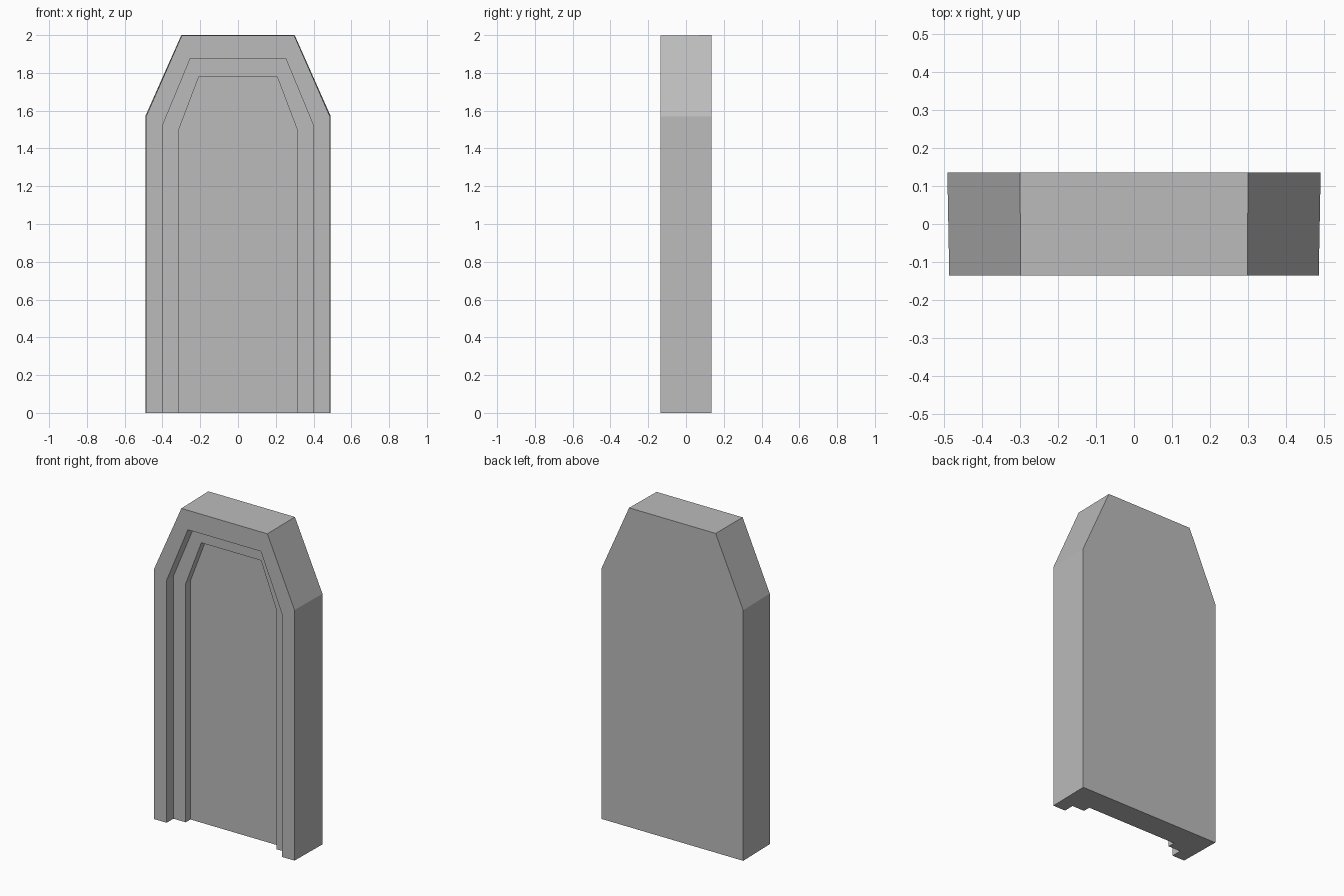
import bpy
import bmesh

cube = bpy.data.objects.get("Cube")
if cube:
    bpy.data.objects.remove(cube, do_unlink=True)


def make_material(name, colour):
    mat = bpy.data.materials.new(name)
    mat.use_nodes = True
    mat.diffuse_color = colour
    mat.node_tree.nodes["Principled BSDF"].inputs["Base Color"].default_value = colour
    return mat


def arch(bm, y, half_width, shoulder, half_top, top):
    """Open arch outline at depth y, from the left foot round to the right foot."""
    side = [(half_width, 0), (half_width, shoulder), (half_top, top)]
    outline = [(-x, z) for x, z in side] + side[::-1]
    return [bm.verts.new((x, y, z)) for x, z in outline]


# Depths of the back, the front rim, the first step and the recessed panel
BACK, FRONT, STEP, PANEL = 0.135, -0.135, -0.068, -0.021

bm = bmesh.new()
middle = (0.40, 1.52, 0.253, 1.875)
inner = (0.315, 1.495, 0.207, 1.78)
loops = [
    arch(bm, BACK, 0.491, 1.57, 0.30, 2.0),
    arch(bm, FRONT, 0.486, 1.57, 0.298, 1.997),
    arch(bm, FRONT, *middle),
    arch(bm, STEP, *middle),
    arch(bm, STEP, *inner),
    arch(bm, PANEL, *inner),
]

# Outer sides, front rim and stepped reveals
for a, b in zip(loops, loops[1:]):
    for i in range(len(a) - 1):
        bm.faces.new((a[i], a[i + 1], b[i + 1], b[i]))

# Back, recessed panel and stepped underside
bm.faces.new(loops[0])
bm.faces.new(loops[-1])
bm.faces.new([p[0] for p in loops] + [p[-1] for p in reversed(loops)])
bmesh.ops.recalc_face_normals(bm, faces=bm.faces)

mesh = bpy.data.meshes.new("arched_doorway")
bm.to_mesh(mesh)
bm.free()
mesh.materials.append(make_material("stone_grey", (0.5, 0.5, 0.5, 1)))
doorway = bpy.data.objects.new("arched_doorway", mesh)
bpy.context.collection.objects.link(doorway)
